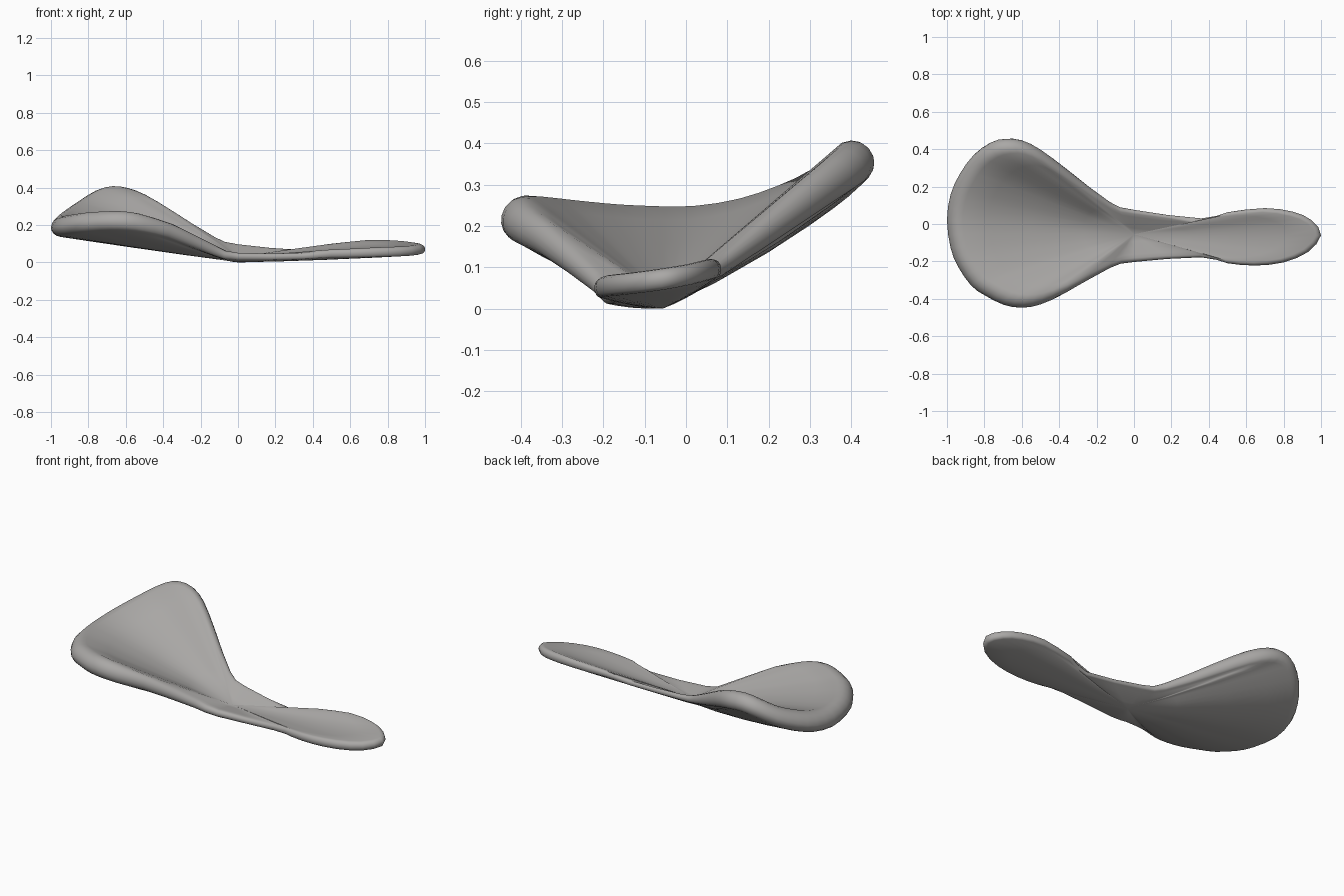
import bpy, bmesh, math
from mathutils import Vector

if "Cube" in bpy.data.objects:
    bpy.data.objects.remove(bpy.data.objects["Cube"])

# Outline of the shell's rim: x, y, height of outer edge, half thickness
RIM = [
    (-1.0, .02, .184, .07), (-.98, -.13, .186, .07), (-.94, -.23, .192, .07),
    (-.87, -.33, .204, .068), (-.8, -.38, .212, .066), (-.7, -.43, .219, .064),
    (-.6, -.447, .218, .061), (-.5, -.43, .202, .054), (-.37, -.37, .162, .045),
    (-.13, -.235, .057, .027), (0, -.203, .03, .02), (.36, -.178, .032, .017),
    (.5, -.21, .044, .021), (.65, -.222, .05, .024), (.8, -.205, .055, .026),
    (.93, -.15, .06, .026), (1.0, -.06, .07, .026), (.95, .02, .083, .025),
    (.85, .065, .094, .025), (.7, .085, .097, .023), (.5, .063, .077, .018),
    (.36, .03, .053, .013), (0, .075, .083, .016), (-.13, .118, .116, .024),
    (-.35, .286, .236, .044), (-.5, .398, .318, .055), (-.6, .446, .352, .058),
    (-.69, .452, .36, .06), (-.77, .43, .337, .062), (-.86, .365, .283, .064),
    (-.93, .27, .236, .068), (-.98, .16, .202, .07)]


def smooth_loop(pts, steps):
    """Closed Catmull-Rom curve through the points."""
    vecs, out, n = [Vector(p) for p in pts], [], len(pts)
    for i in range(n):
        a, b, c, d = (vecs[(i + k) % n] for k in (-1, 0, 1, 2))
        for s in range(steps):
            t = s / steps
            out.append(b + (c - a) * (t / 2) + (a * 2 - b * 5 + c * 4 - d) * (t * t / 2)
                       + (b * 3 - a - c * 3 + d) * (t ** 3 / 2))
    return out


# Conical shell: rays fan from the pinch point to a rounded rim
rim = smooth_loop(RIM, 2)
bm = bmesh.new()
TOP, BOTTOM = Vector((0, -.055, .03)), Vector((0, -.055, 0))


def ray(i):
    """Profile from the upper pinch point, round the rim, to the lower one."""
    edge, h = rim[i].xyz, rim[i].w
    along = (rim[(i + 1) % len(rim)].xyz - rim[i - 1].xyz).normalized()
    spoke = (edge - TOP).normalized()
    normal = (spoke.cross(along) + Vector((0, 0, .4))).normalized()
    outward = (along.cross(normal).normalized() + spoke).normalized()
    under = 1 - .35 * min(1, max(0, -edge.x))
    belly = .03 * abs(edge.y + .055)
    edge.z += .5 * h * normal.xy.length

    def lip(deg):
        a = math.radians(deg)
        lift, inset = (h, h * 1.1) if deg > 0 else (h * under, h * .8)
        return edge - outward * (inset * (1 - math.cos(a))) + normal * (lift * math.sin(a))
    lips = [lip(a) for a in (90, 67, 45, 22, 0, -22, -45, -67, -90)]
    return ([TOP.lerp(lips[0], f) for f in (.3, .6, .85)] + lips
            + [BOTTOM.lerp(lips[-1], f) - normal * (belly * 4 * f * (1 - f)) for f in (.85, .6, .3)])


top, bottom = bm.verts.new(TOP), bm.verts.new(BOTTOM)
rays = [[bm.verts.new(v) for v in ray(i)] for i in range(len(rim))]
for i, a in enumerate(rays):
    b = rays[(i + 1) % len(rays)]
    bm.faces.new((top, a[0], b[0]))
    bm.faces.new((bottom, b[-1], a[-1]))
    for j in range(len(a) - 1):
        bm.faces.new((a[j], a[j + 1], b[j + 1], b[j]))
bmesh.ops.recalc_face_normals(bm, faces=bm.faces)

# Stand the lowest point on the ground
low = min(v.co.z for v in bm.verts)
for v in bm.verts:
    v.co.z -= low

mesh = bpy.data.meshes.new("scoop_shell")
bm.to_mesh(mesh)
bm.free()
obj = bpy.data.objects.new("scoop_shell", mesh)
bpy.context.collection.objects.link(obj)

# Dark grey finish
grey = bpy.data.materials.new("dark_grey")
grey.diffuse_color = (.4, .39, .38, 1)
grey.use_nodes = True
grey.node_tree.nodes["Principled BSDF"].inputs["Base Color"].default_value = grey.diffuse_color
mesh.materials.append(grey)

bpy.context.view_layer.objects.active = obj
obj.select_set(True)
bpy.ops.object.shade_smooth_by_angle(angle=math.radians(60))
